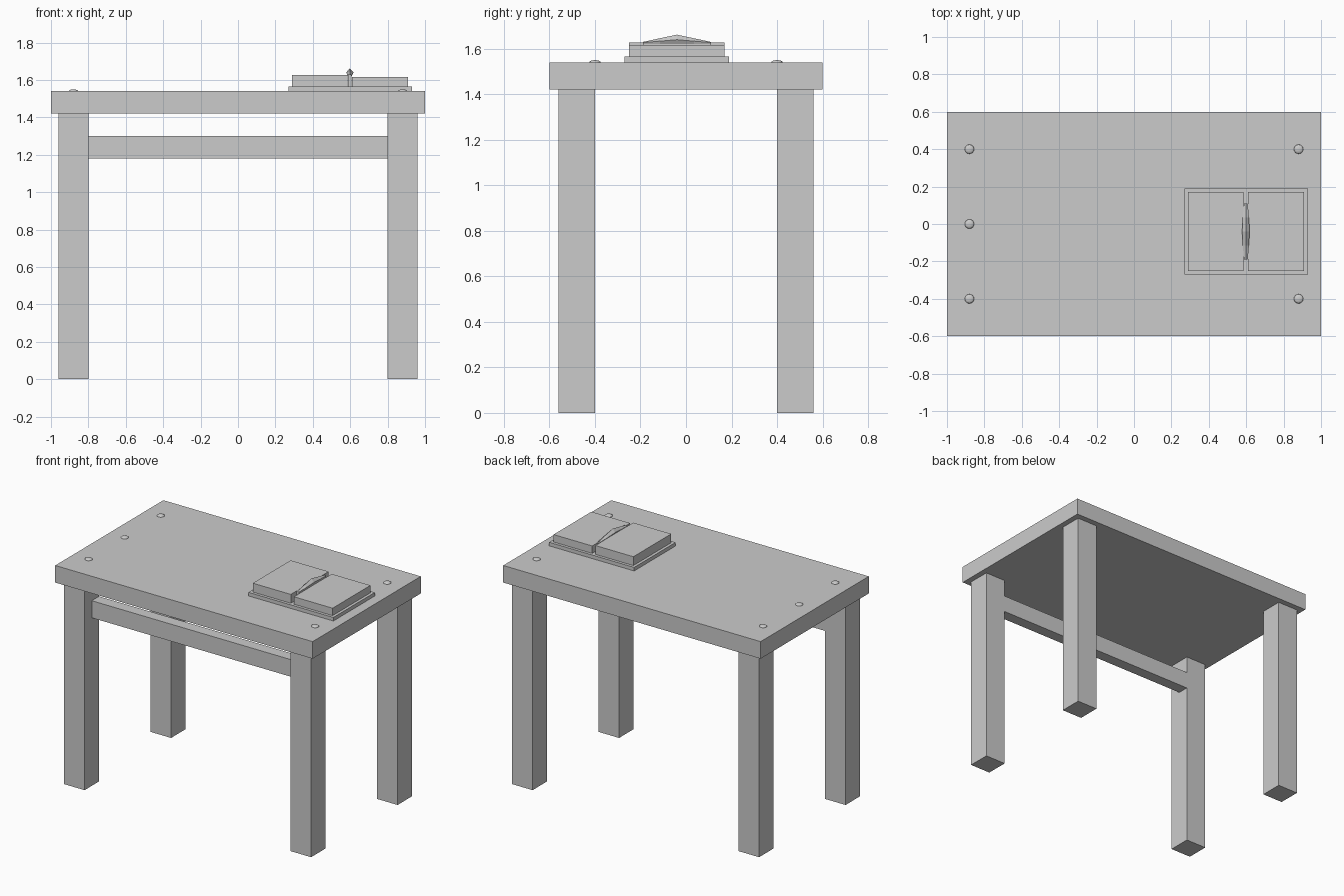
import bpy
import bmesh

default = bpy.data.objects.get("Cube")
if default:
    bpy.data.objects.remove(default, do_unlink=True)

grey = bpy.data.materials.new("plain_grey")
grey.use_nodes = True
COLOUR = (0.6, 0.6, 0.6, 1)
grey.diffuse_color = COLOUR
grey.node_tree.nodes["Principled BSDF"].inputs["Base Color"].default_value = COLOUR


def add_object(name, bm):
    bmesh.ops.recalc_face_normals(bm, faces=bm.faces)
    mesh = bpy.data.meshes.new(name)
    bm.to_mesh(mesh)
    bm.free()
    mesh.materials.append(grey)
    obj = bpy.data.objects.new(name, mesh)
    bpy.context.collection.objects.link(obj)
    return obj


def box(name, x, y, z):
    """Box from (min, max) ranges on each axis."""
    bm = bmesh.new()
    bmesh.ops.create_cube(bm, size=1)
    for v in bm.verts:
        v.co = [r[0] if c < 0 else r[1] for c, r in zip(v.co, (x, y, z))]
    return add_object(name, bm)


# Table top, legs and front rail
TOP = 1.54
box("table_top", (-1, 1), (-0.6, 0.6), (1.42, TOP))
for side, sx in (("left", 1), ("right", -1)):
    for end, sy in (("front", -1), ("back", 1)):
        box(f"{end}_{side}_leg",
            sorted((sx * 0.8, sx * 0.96)), sorted((sy * 0.4, sy * 0.56)), (0, 1.42))
box("front_rail", (-0.8, 0.8), (-0.48, -0.4), (1.18, 1.3))

# Low domed pegs on the table top
for i, (x, y) in enumerate([(-0.88, -0.4), (-0.88, 0), (-0.88, 0.4), (0.88, -0.4), (0.88, 0.4)]):
    bm = bmesh.new()
    bmesh.ops.create_uvsphere(bm, u_segments=16, v_segments=8, radius=1)
    for v in bm.verts:
        v.co = (x + v.co.x * 0.025, y + v.co.y * 0.025, TOP + v.co.z * 0.01)
    for f in bm.faces:
        f.smooth = True
    add_object(f"peg_{i + 1}", bm)

# Open book: cover and two page blocks
COVER = 1.565
box("book_cover", (0.27, 0.93), (-0.27, 0.19), (TOP, COVER))
box("book_pages_right", (0.29, 0.585), (-0.25, 0.17), (COVER, 1.627))
box("book_pages_left", (0.61, 0.91), (-0.25, 0.17), (COVER, 1.617))

# Raised leaf in the fold: narrow stem swelling into a pointed ridge
bm = bmesh.new()
rings = []
for y, swell in ((-0.19, 0), (-0.115, 0.65), (-0.04, 1), (0.035, 0.65), (0.11, 0)):
    lift = 1 - abs(y + 0.04) / 0.15
    half = 0.01 + 0.01 * swell
    shoulder = 1.627 + 0.013 * lift
    section = [(-0.01, COVER), (-0.01, 1.622), (-half, shoulder), (0, 1.63 + 0.032 * lift),
               (half, shoulder), (0.01, 1.622), (0.01, COVER)]
    rings.append([bm.verts.new((0.598 + x, y, z)) for x, z in section])
for a, b in zip(rings, rings[1:]):
    for i in range(len(a)):
        j = (i + 1) % len(a)
        bm.faces.new((a[i], a[j], b[j], b[i]))
bm.faces.new(rings[0])
bm.faces.new(rings[-1])
add_object("raised_leaf", bm)
